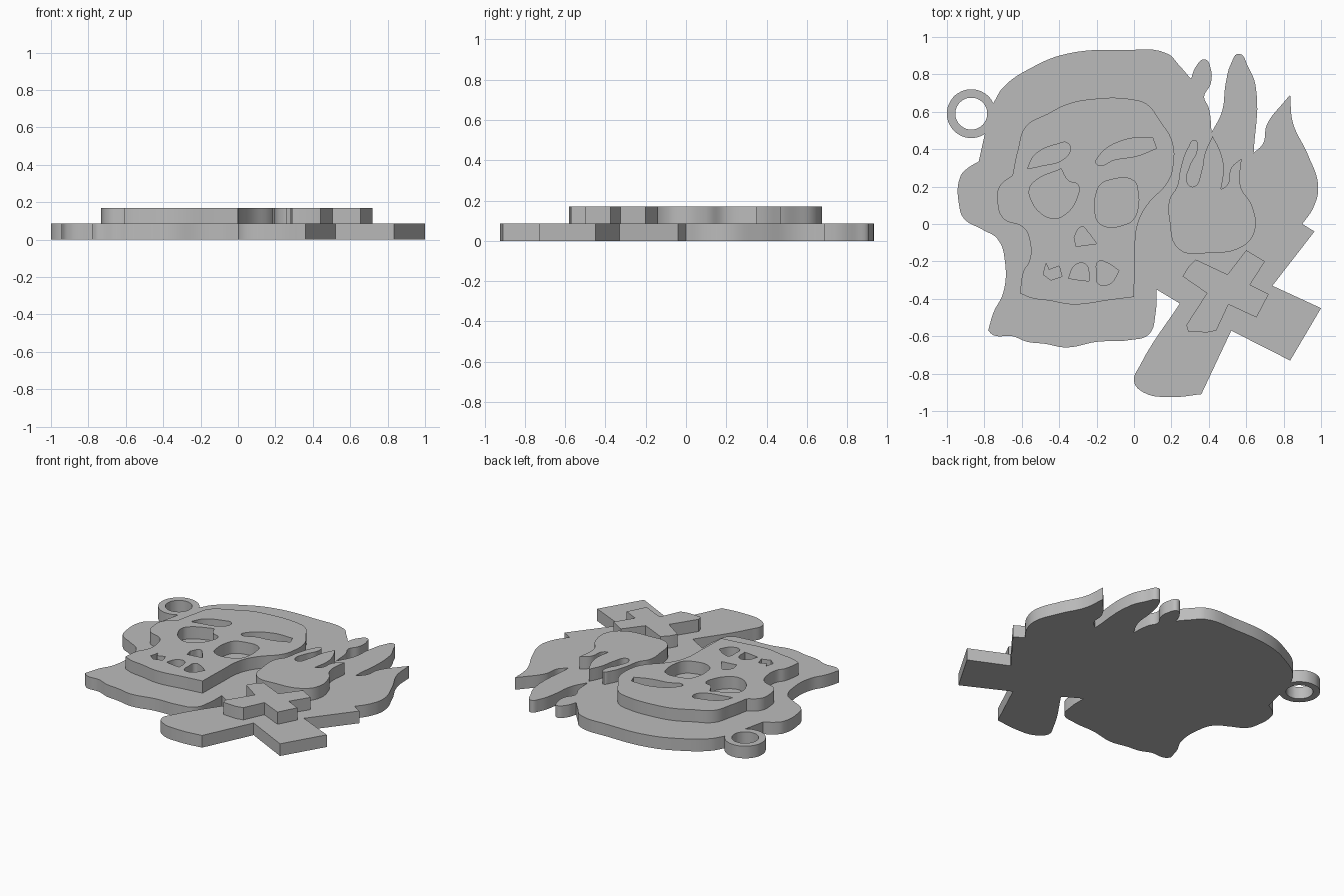
import bpy
import bmesh
import math

cube = bpy.data.objects.get("Cube")
if cube:
    bpy.data.objects.remove(cube, do_unlink=True)

LAYER = 0.085   # thickness of each of the two stacked layers
UNIT = 0.01     # outlines are written in hundredths

grey = bpy.data.materials.new("plain grey")
grey.use_nodes = True
grey.diffuse_color = (0.5, 0.5, 0.5, 1)
grey.node_tree.nodes["Principled BSDF"].inputs["Base Color"].default_value = grey.diffuse_color


# Outline helpers: each returns a list of (point, is_corner)
def smooth(*points):
    return [(point, False) for point in points]


def sharp(*points):
    return [(point, True) for point in points]


def run(*points):
    """A flowing stretch that ends in a sharp corner."""
    return smooth(*points[:-1]) + sharp(points[-1])


def circle(x, y, radius, count=12):
    angles = [math.tau * i / count for i in range(count)]
    return smooth(*[(x + radius * math.cos(a), y + radius * math.sin(a)) for a in angles])


def add_spline(curve, outline):
    spline = curve.splines.new('BEZIER')
    spline.bezier_points.add(len(outline) - 1)
    spline.use_cyclic_u = True
    for knot, (point, corner) in zip(spline.bezier_points, outline):
        knot.co = (point[0] * UNIT, point[1] * UNIT, 0)
    for knot, (point, corner) in zip(spline.bezier_points, outline):
        knot.handle_left_type = knot.handle_right_type = 'VECTOR' if corner else 'AUTO'


def slab(name, bottom, outline, holes=()):
    """Extrude a closed outline, with cut-outs, into a flat mesh slab."""
    curve = bpy.data.curves.new(name + "_profile", 'CURVE')
    curve.dimensions = '2D'
    curve.fill_mode = 'BOTH'
    curve.resolution_u = 6
    curve.extrude = LAYER / 2
    for loop in (outline, *holes):
        add_spline(curve, loop)
    helper = bpy.data.objects.new(name + "_helper", curve)
    bpy.context.collection.objects.link(helper)
    depsgraph = bpy.context.evaluated_depsgraph_get()
    mesh = bpy.data.meshes.new_from_object(helper.evaluated_get(depsgraph))
    bpy.data.objects.remove(helper, do_unlink=True)
    bpy.data.curves.remove(curve)

    # Weld caps to walls and lift to the right layer
    bm = bmesh.new()
    bm.from_mesh(mesh)
    bmesh.ops.remove_doubles(bm, verts=bm.verts, dist=0.0001)
    bmesh.ops.translate(bm, verts=bm.verts, vec=(0, 0, bottom + LAYER / 2))
    bmesh.ops.recalc_face_normals(bm, faces=bm.faces)
    bm.to_mesh(mesh)
    bm.free()
    mesh.name = name
    mesh.materials.clear()
    mesh.materials.append(grey)
    part = bpy.data.objects.new(name, mesh)
    bpy.context.collection.objects.link(part)
    bpy.ops.object.select_all(action='DESELECT')
    part.select_set(True)
    bpy.context.view_layer.objects.active = part
    bpy.ops.object.shade_smooth_by_angle(angle=math.radians(30))
    return part


# Backing plate: head, three flames, cross, jaw, cheek
head_edge = run((-70, 73), (-54, 84), (-36, 91), (-5, 93), (18, 91), (24, 85), (30.5, 77.5))
flame_edge = (
    run((33, 84), (38, 88), (41, 83), (41, 75), (37.5, 68), (40, 62), (41.5, 49))
    + run((47, 60), (49, 75), (52, 86), (56, 91), (61, 84), (65, 74), (64, 38))
    + run((69, 43), (71, 53), (80, 65), (83.5, 69))
    + run((85, 54), (93, 37), (98.5, 20), (96, 9), (90, 0)))
cross_edge = (
    sharp((96.5, -4), (74, -33), (100, -45), (83.5, -73), (52, -57), (36, -91))
    + smooth((20, -92.5), (5, -90), (0, -84), (3, -76))
    + sharp((24.5, -42.5), (12, -35)))
jaw_edge = run((11.5, -48), (8, -59), (-2, -62), (-20, -63), (-36, -66), (-48, -64),
               (-57, -63), (-65, -60), (-75, -59.5), (-78, -57))
cheek_edge = (
    run((-75, -47), (-70, -37), (-69, -20), (-73, -8), (-81, -3), (-91, 3),
        (-93.5, 10), (-93, 25), (-90, 29), (-83, 33.5))
    + sharp((-80, 47), (-75, 65)))
slab("backing_plate", 0, head_edge + flame_edge + cross_edge + jaw_edge + cheek_edge)

# Hanging ring
slab("hanging_ring", 0, circle(-87, 59, 13), [circle(-87, 59, 8.5)])

# Raised face with cut-out features
face_edge = (
    smooth((-36, 64), (-25, 66.5), (0, 66.5), (7, 64), (14, 55), (20.5, 44), (21, 31),
           (18.5, 23), (7, 10), (2, 0), (0.5, -20))
    + sharp((0, -39))
    + run((-12, -40.5), (-33, -43), (-45, -41), (-55, -39.5), (-61, -37))
    + run((-59, -25), (-56, -20), (-55.5, -10), (-59, -2), (-70, 3), (-73, 12),
          (-72, 20), (-65, 26))
    + smooth((-62, 40), (-58, 52), (-46, 59)))
right_brow = sharp((-57, 29.5)) + smooth((-53, 37), (-40, 43), (-36, 43.5), (-34, 40),
                                         (-38, 34.5), (-50, 31))
left_brow = (smooth((-20, 32), (-19, 36), (-5, 45)) + sharp((10, 46), (12, 40.5))
             + smooth((2, 36.5), (-10, 34.5)))
right_eye = (run((-56, 18), (-54, 22), (-39, 29.5))
             + smooth((-35, 23), (-30, 21), (-30.5, 14), (-37, 5), (-43, 3), (-50, 6), (-55, 13)))
left_eye = smooth((-18, 21), (-13, 23.5), (0, 23), (2, 18), (2, 8), (0, 3), (-4, 0),
                  (-18, 0), (-21, 8), (-20, 17))
nose = sharp((-32, -7)) + smooth((-28, -1.5)) + sharp((-24, -5), (-20, -10.5), (-31, -12))
teeth = [
    sharp((-48.5, -27), (-47, -21), (-45.5, -24.5), (-40, -22.5), (-38.5, -28), (-44.5, -30)),
    sharp((-35, -29)) + smooth((-31.5, -22), (-26, -21.5)) + sharp((-24, -30.5), (-29, -30)),
    smooth((-19, -20), (-15, -20.5)) + sharp((-8, -25)) + smooth((-13, -32), (-19, -32), (-20, -26)),
]
slab("face_relief", LAYER, face_edge,
     [right_brow, left_brow, right_eye, left_eye, nose, *teeth])

# Raised flame
slab("flame_relief", LAYER,
     smooth((19, 2), (19, 13), (23, 20), (25, 30), (29, 41), (32.5, 45), (34, 40), (30, 31),
            (28.5, 22), (32, 20), (36, 28), (38, 38))
     + sharp((42, 47)) + run((46, 39), (48, 30), (46.5, 18.5))
     + run((50, 21), (52, 30), (57.5, 35))
     + smooth((57, 20), (63, 10), (64.5, -4), (58, -12), (40, -15.5), (24, -13.5)))

# Raised cross
slab("cross_relief", LAYER,
     sharp((26, -28), (29, -23), (33, -19), (50, -27), (60, -14), (70, -20), (62, -32.5),
           (72, -37.5), (65.5, -50), (50.5, -43), (44, -57), (39, -58), (29, -57.5),
           (28, -54), (39, -37)))
